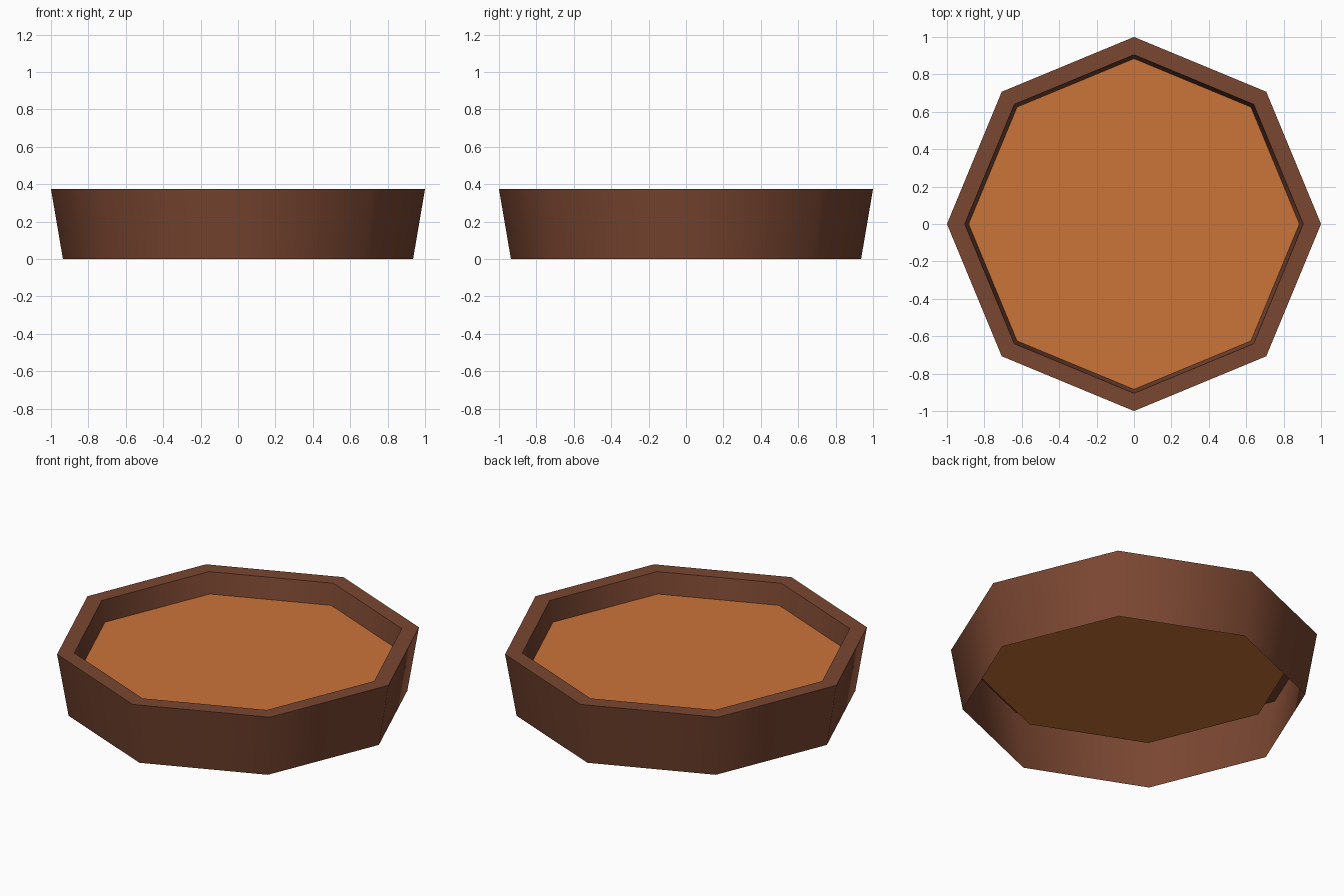
import bpy, bmesh, math

if "Cube" in bpy.data.objects:
    bpy.data.objects.remove(bpy.data.objects["Cube"])

SIDES = 8


def material(name, rgb):
    m = bpy.data.materials.new(name)
    m.diffuse_color = (*rgb, 1)
    m.use_nodes = True
    m.node_tree.nodes["Principled BSDF"].inputs["Base Color"].default_value = m.diffuse_color
    return m


def lathe(name, profile, mat, cap_last=False):
    """Sweep (radius, z) points around z as an octagon; optional end cap."""
    bm = bmesh.new()
    rings = []
    for r, z in profile:
        rings.append([bm.verts.new((r * math.cos(i * math.tau / SIDES),
                                    r * math.sin(i * math.tau / SIDES), z))
                      for i in range(SIDES)])
    for a, b in zip(rings, rings[1:]):
        for i in range(SIDES):
            j = (i + 1) % SIDES
            bm.faces.new((a[i], a[j], b[j], b[i]))
    if cap_last:
        bm.faces.new(rings[-1])
    me = bpy.data.meshes.new(name)
    bm.to_mesh(me)
    bm.free()
    me.materials.append(mat)
    ob = bpy.data.objects.new(name, me)
    bpy.context.collection.objects.link(ob)
    return ob


brown = material("dark brown", (0.195, 0.062, 0.031))
orange = material("orange filling", (0.60, 0.175, 0.040))

# Hollow tub: tapered outer wall, flat rim, inner wall down to the filling
tub = lathe("tub_wall", [(0.936, 0), (1.0, 0.375), (0.905, 0.375), (0.884, 0.25)], brown)
bpy.context.view_layer.objects.active = tub
tub.select_set(True)
bpy.ops.object.shade_smooth_by_angle(angle=math.radians(60))

# Flat filling inside the tub
lathe("filling", [(0.884, 0.25)], orange, cap_last=True)
